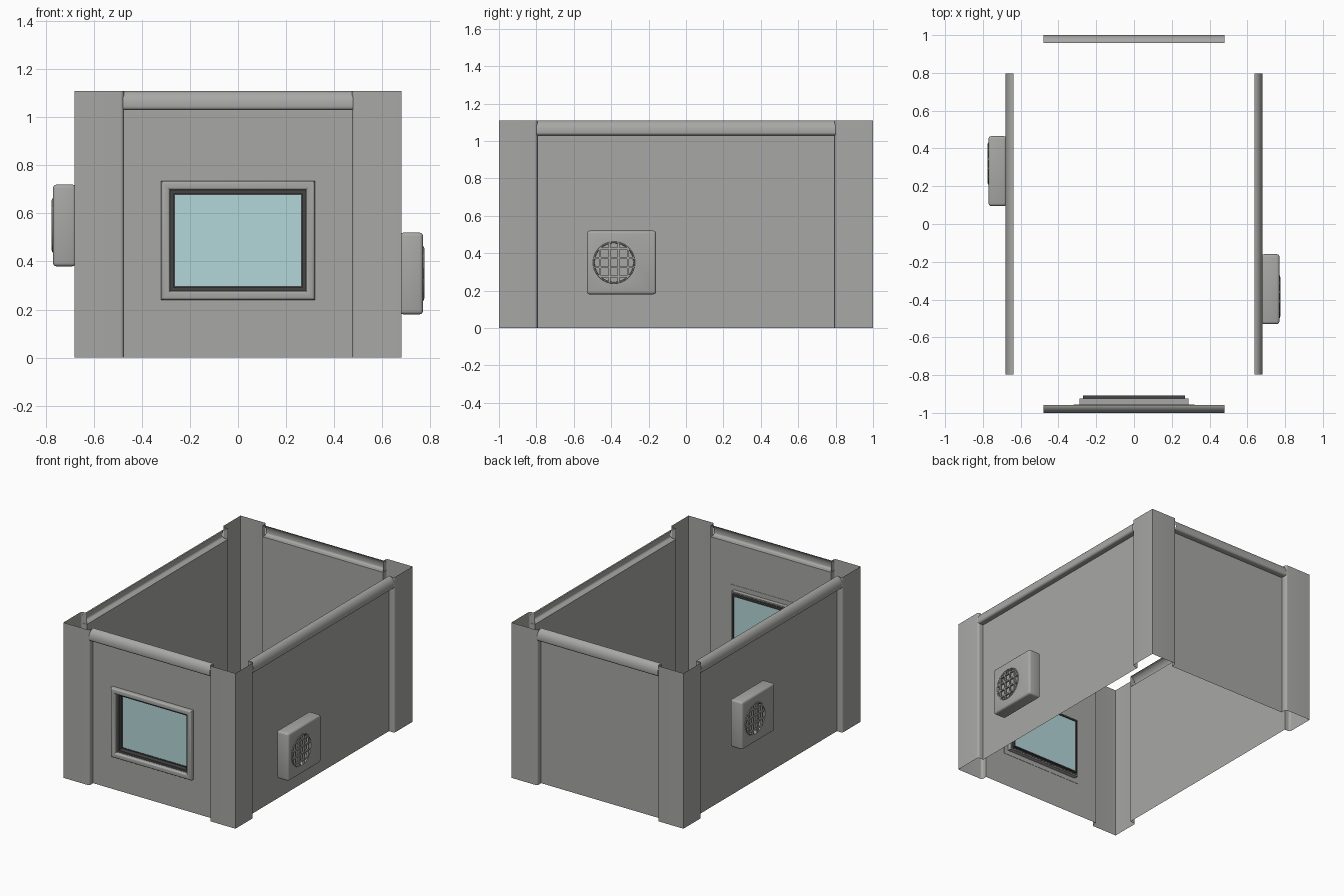
import bpy, bmesh, math
from mathutils import Matrix, Vector

cube = bpy.data.objects.get("Cube")
if cube:
    bpy.data.objects.remove(cube, do_unlink=True)


def material(name, color):
    m = bpy.data.materials.new(name)
    m.use_nodes = True
    m.diffuse_color = (*color, 1)
    m.node_tree.nodes["Principled BSDF"].inputs["Base Color"].default_value = (*color, 1)
    return m


GREY = material("wall grey", (0.39, 0.39, 0.38))
DARK = material("dark seal", (0.06, 0.06, 0.06))
GLASS = material("pale cyan glass", (0.45, 0.68, 0.69))

HEIGHT, PANEL_TOP, RECESS, ROUND = 1.11, 1.03, 0.043, 0.015


def finish(name, bm, mat, matrix=Matrix(), smooth=True):
    mesh = bpy.data.meshes.new(name)
    bm.transform(matrix)
    bm.to_mesh(mesh)
    bm.free()
    mesh.materials.append(mat)
    obj = bpy.data.objects.new(name, mesh)
    bpy.context.collection.objects.link(obj)
    bpy.ops.object.select_all(action='DESELECT')
    obj.select_set(True)
    bpy.context.view_layer.objects.active = obj
    if smooth:
        bpy.ops.object.shade_smooth_by_angle(angle=math.radians(40))
    return obj


def sheet(name, path, offset, mat, matrix=Matrix()):
    """Sweep an open path of points along a straight offset."""
    bm = bmesh.new()
    lower = [bm.verts.new(p) for p in path]
    upper = [bm.verts.new(Vector(p) + Vector(offset)) for p in path]
    for i in range(len(path) - 1):
        bm.faces.new((lower[i], lower[i + 1], upper[i + 1], upper[i]))
    return finish(name, bm, mat, matrix)


def box(bm, lo, hi, bevel=0, segments=3):
    part = bmesh.new()
    bmesh.ops.create_cube(part, size=1)
    for v in part.verts:
        v.co = [a + (c + 0.5) * (b - a) for a, b, c in zip(lo, hi, v.co)]
    if bevel:
        bmesh.ops.bevel(part, geom=part.edges[:], offset=bevel, segments=segments,
                        profile=0.5, affect='EDGES')
    temp = bpy.data.meshes.new("temp")
    part.to_mesh(temp)
    part.free()
    bm.from_mesh(temp)
    bpy.data.meshes.remove(temp)


def arc(cx, cy, rx, ry, start, end, n=6):
    for i in range(n + 1):
        a = math.radians(start + (end - start) * i / n)
        yield cx + rx * math.cos(a), cy + ry * math.sin(a)


# Corner posts: thin L-shaped shells with rounded inner rims
for sx in (-1, 1):
    for sy in (-1, 1):
        plan = [(0.475, 1 - RECESS), *arc(0.49, 1 - ROUND, ROUND, ROUND, 180, 90),
                (0.68, 1), *arc(0.68 - ROUND, 0.81, ROUND, ROUND, 0, -90),
                (0.68 - RECESS, 0.795)]
        path = [(x * sx, y * sy, 0) for x, y in plan]
        name = ("back" if sy > 0 else "front") + ("_left" if sx > 0 else "_right") + "_post"
        sheet(name, path, (0, 0, HEIGHT), GREY)


# Recessed wall panels with a rounded trim above each
def wall(name, turn, distance, half, hole=None):
    matrix = Matrix.Rotation(math.radians(turn), 4, 'Z')
    y = -distance + RECESS
    xs, zs = [-half, half], [0, PANEL_TOP]
    if hole:
        xs[1:1], zs[1:1] = hole
    bm = bmesh.new()
    for i in range(len(xs) - 1):
        for j in range(len(zs) - 1):
            if hole and i == 1 and j == 1:
                continue
            bm.faces.new([bm.verts.new((a, y, b)) for a, b in (
                (xs[i], zs[j]), (xs[i + 1], zs[j]), (xs[i + 1], zs[j + 1]), (xs[i], zs[j + 1]))])
    bmesh.ops.remove_doubles(bm, verts=bm.verts, dist=0.0001)
    finish(name + "_panel", bm, GREY, matrix, smooth=False)
    shoulder = PANEL_TOP + ROUND
    profile = [(y, PANEL_TOP),
               *arc(-distance + ROUND, shoulder, ROUND, ROUND, 270, 180),
               *arc(y, shoulder + 0.01, RECESS, HEIGHT - shoulder - 0.01, 180, 90, 8)]
    length = half + 0.003
    sheet(name + "_trim", [(-length, a, b) for a, b in profile], (2 * length, 0, 0), GREY, matrix)


HOLE = ((-0.285, 0.285), (0.28, 0.695))
wall("front", 0, 1, 0.475, HOLE)
wall("back", 180, 1, 0.475)
wall("left", 90, 0.68, 0.795)
wall("right", -90, 0.68, 0.795)


# Window: rounded outer frame, sleeve, dark seals and glass
def ring(name, outer, width, y0, y1, mat, bevel=0):
    """Mitred rectangular ring given its outer half width."""
    hx, mid = outer, 0.4875
    hz = outer - 0.0725
    n = 4 if bevel else 1
    section = [(0, y1), (0, y0 + bevel)]
    if bevel:
        section += [(bevel * (1 - math.cos(t)), y0 + bevel * (1 - math.sin(t)))
                    for t in (math.pi / 2 * k / n for k in range(1, n + 1))]
        section += [(width - bevel * (1 - math.cos(t)), y0 + bevel * (1 - math.sin(t)))
                    for t in (math.pi / 2 * k / n for k in range(n, 0, -1))]
    section += [(width, y0 + bevel), (width, y1)]
    bm = bmesh.new()
    loops = [[bm.verts.new((sx * (hx - d), y, mid + sz * (hz - d))) for d, y in section]
             for sx, sz in ((-1, -1), (1, -1), (1, 1), (-1, 1))]
    for k in range(4):
        a, b = loops[k], loops[(k + 1) % 4]
        for i in range(len(section)):
            j = (i + 1) % len(section)
            bm.faces.new((a[i], b[i], b[j], a[j]))
    bmesh.ops.recalc_face_normals(bm, faces=bm.faces)
    return finish(name, bm, mat)


ring("window_frame", 0.32, 0.037, -0.988, -0.955, GREY, 0.012)
ring("window_sleeve", 0.288, 0.006, -0.965, -0.925, GREY)
ring("window_seal", 0.282, 0.014, -0.962, -0.924, DARK)
ring("window_inner_seal", 0.27, 0.008, -0.926, -0.908, DARK)
bm = bmesh.new()
box(bm, (-0.268, -0.922, 0.293), (0.268, -0.914, 0.682))
finish("window_glass", bm, GLASS, smooth=False)


# Ventilation units: rounded box, round opening and a grille
def vent(name, y, z, side):
    matrix = Matrix.Translation((side * 0.68, y, z)) @ Matrix.Rotation(0 if side > 0 else math.pi, 4, 'Z')
    bm = bmesh.new()
    box(bm, (-0.005, -0.185, -0.17), (0.09, 0.185, 0.17), 0.014)
    body = finish(name + "_body", bm, GREY, matrix)
    fan = -0.04
    axis = Matrix.Translation((0.09, fan, 0)) @ Matrix.Rotation(math.pi / 2, 4, 'Y')
    bm = bmesh.new()
    bmesh.ops.create_cone(bm, cap_ends=True, segments=32, radius1=0.106, radius2=0.106, depth=0.05)
    cutter = finish(name + "_cutter", bm, GREY, matrix @ axis, smooth=False)
    cutter.hide_render = True
    mod = body.modifiers.new("opening", 'BOOLEAN')
    mod.operation, mod.object, mod.solver = 'DIFFERENCE', cutter, 'EXACT'
    bpy.context.view_layer.objects.active = body
    bpy.ops.object.modifier_apply(modifier=mod.name)
    bpy.data.objects.remove(cutter, do_unlink=True)

    # Raised rim around the opening
    rim = [(0.115, 0.085), (0.111, 0.094), (0.106, 0.094), (0.104, 0.08)]
    bm = bmesh.new()
    count = 32
    rows = [[bm.verts.new((x, fan + r * math.cos(a), r * math.sin(a)))
             for a in (2 * math.pi * k / count for k in range(count))] for r, x in rim]
    for a, b in zip(rows, rows[1:]):
        for k in range(count):
            bm.faces.new((a[k], a[(k + 1) % count], b[(k + 1) % count], b[k]))
    bmesh.ops.recalc_face_normals(bm, faces=bm.faces)
    finish(name + "_rim", bm, GREY, matrix)

    # Crossed bars clipped to the circle
    bm = bmesh.new()
    for k in range(4):
        p = (k - 1.5) * 0.05
        h = math.sqrt(0.108 ** 2 - p * p)
        box(bm, (0.084, fan + p - 0.005, -h), (0.096, fan + p + 0.005, h))
        box(bm, (0.083, fan - h, p - 0.005), (0.095, fan + h, p + 0.005))
    finish(name + "_grille", bm, GREY, matrix, smooth=False)


vent("left_vent", -0.345, 0.35, 1)
vent("right_vent", 0.28, 0.55, -1)
